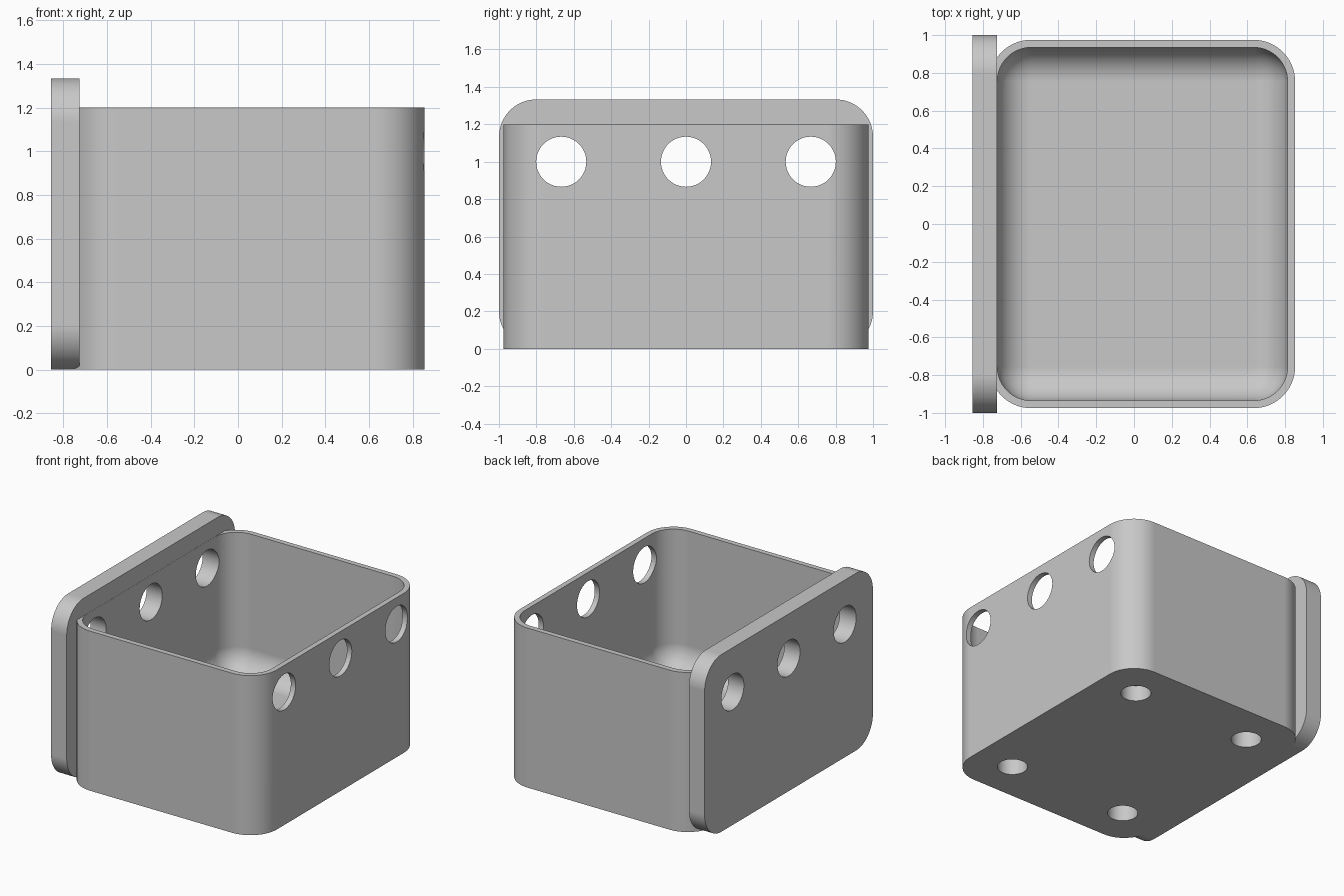
import bpy
import bmesh
from math import radians
from mathutils import Matrix, Vector

default = bpy.data.objects.get("Cube")
if default:
    bpy.data.objects.remove(default, do_unlink=True)

grey = bpy.data.materials.new("plain grey")
grey.use_nodes = True
colour = (0.58, 0.58, 0.58, 1)
grey.diffuse_color = colour
grey.node_tree.nodes["Principled BSDF"].inputs["Base Color"].default_value = colour


def make_object(name, bm):
    mesh = bpy.data.meshes.new(name)
    bm.to_mesh(mesh)
    bm.free()
    mesh.materials.append(grey)
    obj = bpy.data.objects.new(name, mesh)
    bpy.context.collection.objects.link(obj)
    return obj


def rounded_box(name, low, high, radius, axis=None, segments=16):
    """Box with edges along one axis rounded, or all edges if axis is None."""
    low, high = Vector(low), Vector(high)
    bm = bmesh.new()
    bmesh.ops.create_cube(bm, size=1)
    bmesh.ops.scale(bm, vec=high - low, verts=bm.verts)
    bmesh.ops.translate(bm, vec=(low + high) / 2, verts=bm.verts)
    edges = [e for e in bm.edges if axis is None
             or abs(e.verts[0].co[axis] - e.verts[1].co[axis]) > 0.01]
    bmesh.ops.bevel(bm, geom=edges, offset=radius, segments=segments,
                    profile=0.5, affect='EDGES')
    return make_object(name, bm)


def cylinder(name, centre, radius, depth, rotation=Matrix()):
    bm = bmesh.new()
    bmesh.ops.create_cone(bm, cap_ends=True, segments=48, radius1=radius,
                          radius2=radius, depth=depth,
                          matrix=Matrix.Translation(centre) @ rotation)
    return make_object(name, bm)


def cut(obj, cutter):
    cutter.hide_render = True
    mod = obj.modifiers.new("cut", 'BOOLEAN')
    mod.operation = 'DIFFERENCE'
    mod.solver = 'EXACT'
    mod.object = cutter
    bpy.context.view_layer.objects.active = obj
    bpy.ops.object.modifier_apply(modifier=mod.name)


# Main parts: open bin and the taller plate on its side
bin_body = rounded_box("bin_body", (-0.765, -0.975, 0), (0.853, 0.975, 1.2), 0.22, axis=2)
side_plate = rounded_box("side_plate", (-0.855, -1, 0), (-0.725, 1, 1.333), 0.2, axis=0)

# Hollow with a filleted floor
cutters = [rounded_box("cavity_cutter", (-0.724, -0.935, 0.16), (0.813, 0.935, 1.8), 0.18)]
cut(bin_body, cutters[0])

# Three holes straight through both side walls and the plate
sideways = Matrix.Rotation(radians(90), 4, 'Y')
for y in (-0.667, 0, 0.667):
    hole = cylinder("wall_hole_cutter", (0, y, 1), 0.134, 3, sideways)
    cut(bin_body, hole)
    cut(side_plate, hole)
    cutters.append(hole)

# Four blind holes in the underside
for x in (-0.457, 0.543):
    for y in (-0.667, 0.667):
        hole = cylinder("base_hole_cutter", (x, y, 0), 0.105, 0.24)
        cut(bin_body, hole)
        cutters.append(hole)

for cutter in cutters:
    bpy.data.objects.remove(cutter, do_unlink=True)

# Smooth the curved walls, keep rims crisp
for obj in (bin_body, side_plate):
    bpy.ops.object.select_all(action='DESELECT')
    obj.select_set(True)
    bpy.context.view_layer.objects.active = obj
    bpy.ops.object.shade_smooth_by_angle(angle=radians(30))
    normals = obj.modifiers.new("weighted normals", 'WEIGHTED_NORMAL')
    normals.keep_sharp = True
